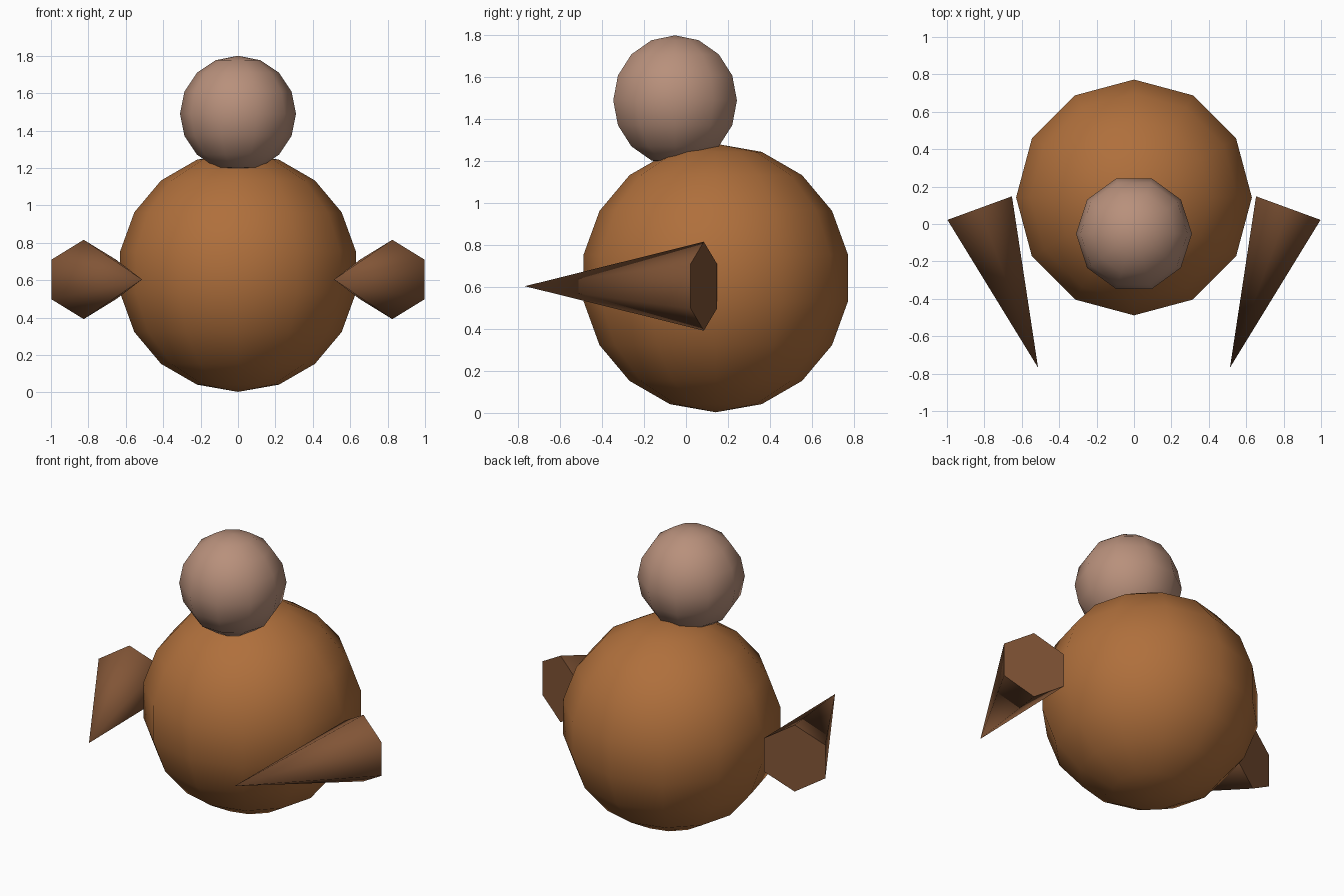
import bpy, bmesh
from math import pi, sin, cos, radians
from mathutils import Matrix, Vector

if "Cube" in bpy.data.objects:
    bpy.data.objects.remove(bpy.data.objects["Cube"])


def material(name, rgb):
    m = bpy.data.materials.new(name)
    m.diffuse_color = (*rgb, 1)
    m.use_nodes = True
    m.node_tree.nodes["Principled BSDF"].inputs["Base Color"].default_value = m.diffuse_color
    return m


def lathe(name, profile, sides, matrix, mat):
    """Spin a (radius, height) profile about z, first vertices on local +x."""
    bm = bmesh.new()
    vs = [bm.verts.new((r, 0, z)) for r, z in profile]
    es = [bm.edges.new(pair) for pair in zip(vs, vs[1:])]
    bmesh.ops.spin(bm, geom=vs + es, cent=(0, 0, 0), axis=(0, 0, 1),
                   angle=2 * pi, steps=sides)
    bmesh.ops.remove_doubles(bm, verts=bm.verts[:], dist=1e-4)
    bmesh.ops.holes_fill(bm, edges=bm.edges[:], sides=0)
    bmesh.ops.recalc_face_normals(bm, faces=bm.faces[:])
    for f in bm.faces:
        f.smooth = True
    for e in bm.edges:
        e.smooth = e.calc_face_angle(0) < radians(62)
    mesh = bpy.data.meshes.new(name)
    bm.to_mesh(mesh)
    bm.free()
    mesh.materials.append(mat)
    ob = bpy.data.objects.new(name, mesh)
    ob.matrix_world = matrix
    bpy.context.collection.objects.link(ob)
    return ob


def ball(name, radius, centre, sides, rings, mat):
    arc = [(radius * sin(pi * i / rings), -radius * cos(pi * i / rings))
           for i in range(rings + 1)]
    return lathe(name, arc, sides, Matrix.Translation(centre), mat)


# Round body and head
ball("body", 0.64, (0, 0.142, 0.643), 12, 9, material("body_brown", (0.43, 0.16, 0.045)))
ball("head", 0.31, (0, -0.052, 1.49), 10, 8, material("head_tan", (0.48, 0.28, 0.20)))

# Hexagonal cone arms pointing forward and inward
arm_mat = material("arm_brown", (0.22, 0.09, 0.037))
for side, label in ((-1, "left"), (1, "right")):
    base = Vector((side * 0.825, 0.085, 0.604))
    axis = Vector((side * 0.513, -0.768, 0.604)) - base
    z = axis.normalized()
    x = Vector((0, 0, 1))
    frame = Matrix((x, z.cross(x), z)).transposed().to_4x4()
    lathe(label + "_arm", [(0.212, 0), (0, axis.length)], 6,
          Matrix.Translation(base) @ frame, arm_mat)
